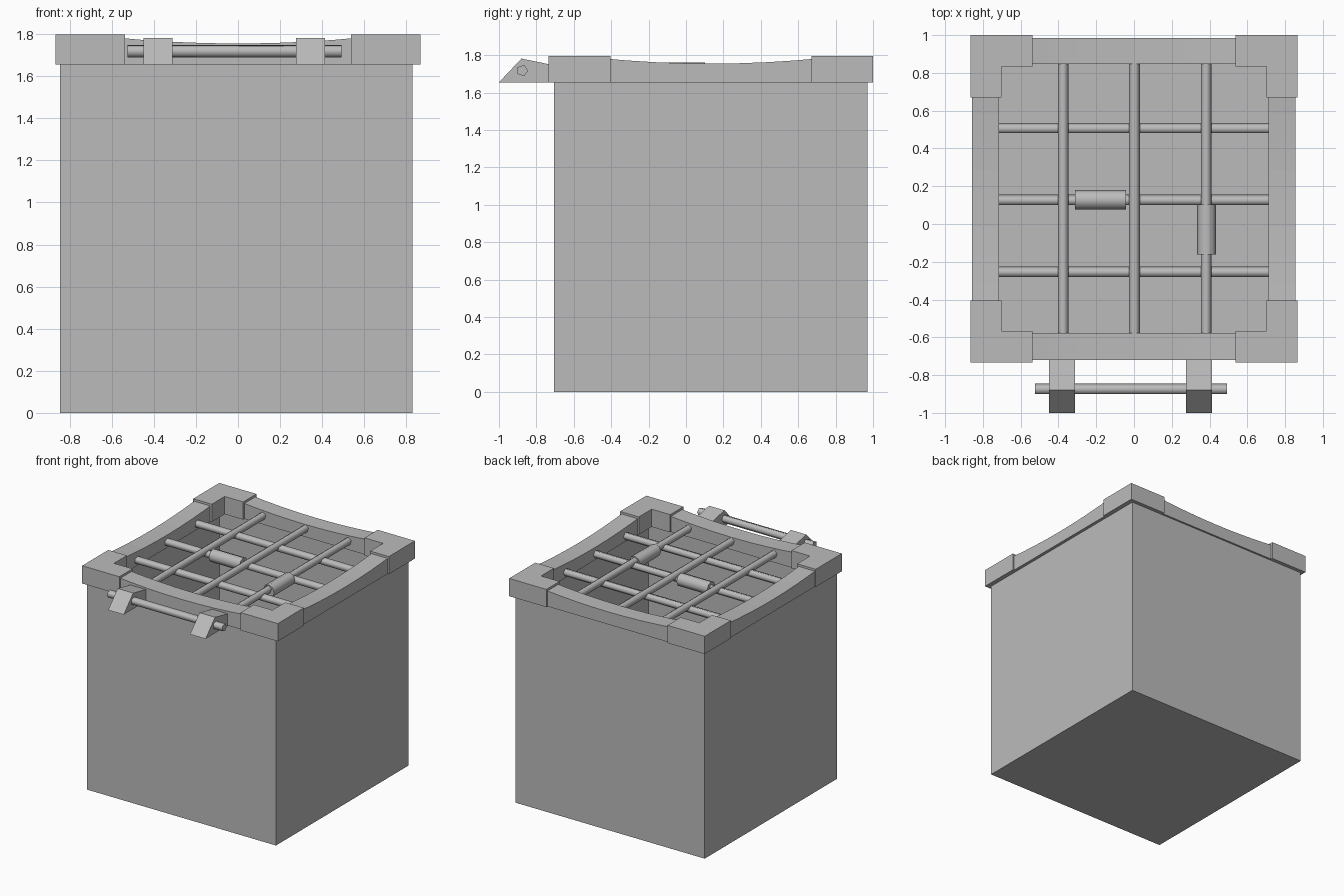
import bpy, bmesh
from mathutils import Vector, Matrix
from math import pi

cube = bpy.data.objects.get("Cube")
if cube:
    bpy.data.objects.remove(cube, do_unlink=True)

grey = bpy.data.materials.new("plain grey")
grey.use_nodes = True
grey.diffuse_color = (0.5, 0.5, 0.5, 1)
grey.node_tree.nodes["Principled BSDF"].inputs["Base Color"].default_value = (0.5, 0.5, 0.5, 1)

BASE, TOP = 1.655, 1.797      # underside and top of the collar
MID_Y = 0.133                 # centre of the box along y


def finish(name, bm):
    bmesh.ops.recalc_face_normals(bm, faces=bm.faces)
    mesh = bpy.data.meshes.new(name)
    bm.to_mesh(mesh)
    bm.free()
    mesh.materials.append(grey)
    obj = bpy.data.objects.new(name, mesh)
    bpy.context.collection.objects.link(obj)
    return obj


def prism(name, outline, offset):
    """Extrude a closed outline along an offset."""
    bm = bmesh.new()
    face = bm.faces.new([bm.verts.new(p) for p in outline])
    new = bmesh.ops.extrude_face_region(bm, geom=[face])["geom"]
    verts = [g for g in new if isinstance(g, bmesh.types.BMVert)]
    bmesh.ops.translate(bm, verts=verts, vec=offset)
    return finish(name, bm)


def rod(name, start, end, radius, sides=5):
    """Smooth few-sided rod with flat ends."""
    a, b = Vector(start), Vector(end)
    turn = Matrix.Rotation(pi / 2, 4, 'Y') if abs(b.x - a.x) > 0.01 else Matrix.Rotation(pi / 2, 4, 'X')
    bm = bmesh.new()
    bmesh.ops.create_cone(bm, cap_ends=True, segments=sides, radius1=radius, radius2=radius,
                          depth=(b - a).length, matrix=Matrix.Translation((a + b) / 2) @ turn)
    for f in bm.faces:
        f.smooth = len(f.verts) == 4
    for e in bm.edges:
        e.smooth = all(f.smooth for f in e.link_faces)
    return finish(name, bm)


# Open-topped box with thin walls
x0, x1, y0, y1 = -0.845, 0.83, -0.705, 0.97
bm = bmesh.new()
floor = bm.faces.new([bm.verts.new((x, y, 0)) for x, y in ((x0, y0), (x1, y0), (x1, y1), (x0, y1))])
new = bmesh.ops.extrude_edge_only(bm, edges=list(floor.edges))["geom"]
bmesh.ops.translate(bm, verts=[g for g in new if isinstance(g, bmesh.types.BMVert)], vec=(0, 0, BASE))
box = finish("box_shell", bm)
wall = box.modifiers.new("wall", 'SOLIDIFY')
wall.thickness = 0.012
wall.offset = -1


# Sagging rim rails between the corners
def rail(name, along_x, inner, outer, half):
    steps = 8
    ts = [-half + 2 * half * i / steps for i in range(steps + 1)]
    section = [(t, 1.755 + 0.03 * (t / half) ** 2) for t in ts]
    section += [(half, BASE), (-half, BASE)]
    if along_x:
        return prism(name, [(t, inner, z) for t, z in section], (0, outer - inner, 0))
    return prism(name, [(inner, MID_Y + t, z) for t, z in section], (outer - inner, 0, 0))


rail("front_rail", True, -0.577, -0.72, 0.6)
rail("back_rail", True, 0.848, 0.985, 0.6)
rail("left_rail", False, 0.712, 0.855, 0.6)
rail("right_rail", False, -0.715, -0.858, 0.6)

# L-shaped corner caps
for sx, side in ((1, "left"), (-1, "right")):
    for sy, end in ((1, "back"), (-1, "front")):
        plan = [(0.866, 0.867), (0.537, 0.867), (0.537, 0.7), (0.701, 0.7), (0.701, 0.537), (0.866, 0.537)]
        prism(f"{end}_{side}_corner",
              [(sx * x, MID_Y + sy * y, BASE) for x, y in plan], (0, 0, TOP - BASE))

# Grate bars, lengthwise ones resting on the crosswise ones
for i, y in enumerate((-0.255, 0.125, 0.505)):
    rod(f"cross_bar_{i + 1}", (-0.716, y, 1.7), (0.713, y, 1.7), 0.03)
for i, x in enumerate((-0.375, 0.003, 0.382)):
    rod(f"long_bar_{i + 1}", (x, -0.578, 1.725), (x, 0.849, 1.725), 0.03)

# Sleeves on two of the bars
rod("cross_sleeve", (-0.312, 0.128, 1.7), (-0.042, 0.128, 1.7), 0.052, 8)
rod("long_sleeve", (0.384, -0.162, 1.71), (0.384, 0.102, 1.71), 0.05, 8)

# Handle brackets and rod on the front
for name, x in (("right_bracket", -0.45), ("left_bracket", 0.275)):
    side = [(-0.70, BASE), (-1.0, BASE), (-0.88, 1.782), (-0.70, 1.745)]
    prism(name, [(x, y, z) for y, z in side], (0.138, 0, 0))
rod("handle_rod", (-0.525, -0.875, 1.718), (0.492, -0.875, 1.718), 0.031)
